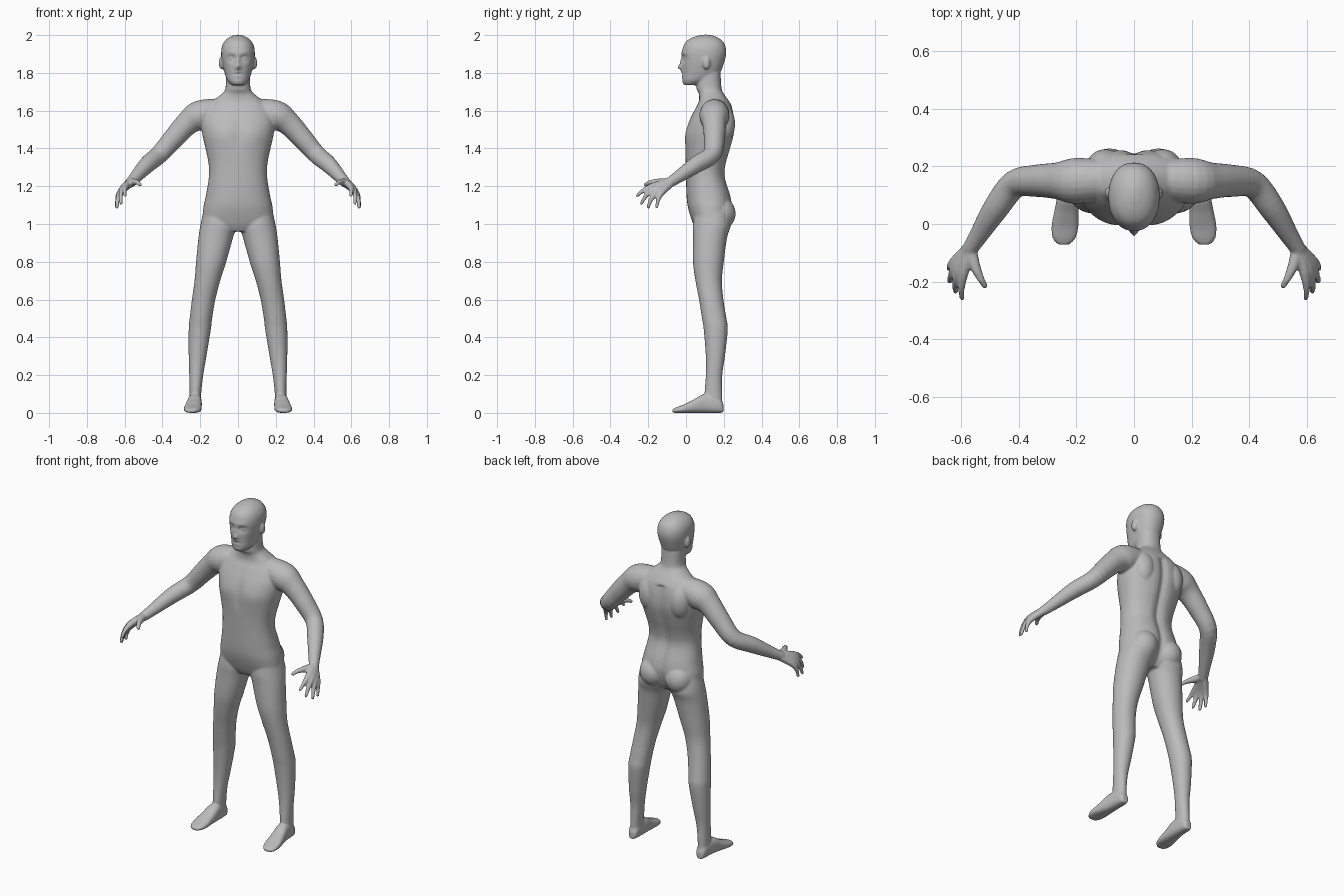
import bpy, bmesh, math
from mathutils import Vector

bm = bmesh.new()


def spline(rows, k=4):
    """Catmull-Rom interpolation between rows of numbers."""
    out = []
    for i in range(len(rows) - 1):
        a, b, c, d = (rows[max(i - 1, 0)], rows[i], rows[i + 1],
                      rows[min(i + 2, len(rows) - 1)])
        for j in range(k):
            t = j / k
            out.append([0.5 * (2 * q + (r - p) * t + (2 * p - 5 * q + 4 * r - s) * t * t
                               + (3 * q - p - 3 * r + s) * t ** 3)
                        for p, q, r, s in zip(a, b, c, d)])
    out.append(list(rows[-1]))
    return out


def loft(rings, power=2.0, n=32, shape=None):
    """Closed skin through rings of (centre, half-axis u, half-axis v)."""
    loops = []
    for c, u, v in rings:
        loop = []
        for i in range(n):
            a = 2 * math.pi * i / n
            ca, sa = math.cos(a), math.sin(a)
            p = (c + u * math.copysign(abs(ca) ** (2 / power), ca)
                 + v * math.copysign(abs(sa) ** (2 / power), sa))
            loop.append(bm.verts.new(shape(p) if shape else p))
        loops.append(loop)
    for a, b in zip(loops, loops[1:]):
        for i in range(n):
            bm.faces.new((a[i], a[(i + 1) % n], b[(i + 1) % n], b[i]))
    bm.faces.new(loops[0])
    bm.faces.new(loops[-1])


def stack(rows, power=2.0, k=4, shape=None):
    """Loft upright rows of (z, x min, x max, y front, y back)."""
    loft([(Vector(((x0 + x1) / 2, (y0 + y1) / 2, z)),
           Vector(((x1 - x0) / 2, 0, 0)), Vector((0, (y1 - y0) / 2, 0)))
          for z, x0, x1, y0, y1 in spline(rows, k)], power, 48, shape)


def limb(rows, k=4):
    """Round tube through rows of (x, y, z, radius) with a rounded tip."""
    pts = spline(rows, k)
    pos = [Vector(p[:3]) for p in pts]
    rings = []
    for i, c in enumerate(pos):
        d = (pos[min(i + 1, len(pos) - 1)] - pos[max(i - 1, 0)]).normalized()
        u = d.cross(Vector((0, 0, 1))).normalized()
        rings.append((c, u * pts[i][3], d.cross(u) * pts[i][3]))
    c, u, v = rings[-1]
    r = pts[-1][3]
    for a in (0.5, 1.0, 1.4):
        rings.append((c + d * r * math.sin(a), u * math.cos(a), v * math.cos(a)))
    loft(rings, n=20)


def blob(centre, radii):
    """Ellipsoid muscle or feature."""
    vs = bmesh.ops.create_uvsphere(bm, u_segments=24, v_segments=16, radius=1)["verts"]
    for v in vs:
        v.co = Vector(v.co[i] * radii[i] + centre[i] for i in range(3))


def bump(x, z, cx, cz, sx, sz):
    return math.exp(-((x - cx) / sx) ** 2 - ((z - cz) / sz) ** 2)


# Torso and neck, with a groove down the spine and a soft chest
def torso_shape(p):
    if p.y > 0.12 and p.z < 1.62:
        p.y -= 0.016 * math.exp(-(p.x / 0.025) ** 2)
    elif p.y < 0.1:
        p.y += 0.008 * bump(p.x, p.z, 0, 1.48, 0.025, 0.1)
        p.y -= 0.006 * bump(abs(p.x), p.z, 0.09, 1.47, 0.06, 0.06)
    return p


torso = [(0.96, 0.09, 0.06, 0.19), (1.0, 0.18, 0.038, 0.22), (1.08, 0.184, 0.012, 0.245),
         (1.15, 0.17, 0.003, 0.238), (1.25, 0.154, 0, 0.208), (1.32, 0.156, -0.002, 0.214),
         (1.4, 0.172, -0.005, 0.237), (1.48, 0.19, -0.002, 0.257), (1.55, 0.195, 0.018, 0.258),
         (1.61, 0.175, 0.048, 0.248), (1.65, 0.135, 0.068, 0.228), (1.69, 0.085, 0.068, 0.2),
         (1.72, 0.066, 0.055, 0.188), (1.8, 0.064, 0.055, 0.183)]
stack([(z, -w, w, f, b) for z, w, f, b in torso], 2.3, 4, torso_shape)


# Head, with the face pushed in and out around its features
def face_shape(p):
    if p.y < 0.06:
        ax = abs(p.x)
        p.y += (0.016 * bump(ax, p.z, 0.034, 1.878, 0.02, 0.016)
                - 0.005 * bump(ax, p.z, 0.03, 1.905, 0.03, 0.012)
                - 0.014 * bump(ax, p.z, 0, 1.85, 0.011, 0.03)
                - 0.020 * bump(ax, p.z, 0, 1.828, 0.015, 0.013)
                - 0.008 * bump(ax, p.z, 0, 1.803, 0.026, 0.007)
                - 0.007 * bump(ax, p.z, 0, 1.785, 0.022, 0.007)
                + 0.007 * bump(ax, p.z, 0, 1.794, 0.026, 0.004)
                - 0.004 * bump(ax, p.z, 0, 1.75, 0.025, 0.015))
    return p


head = [(1.735, 0.032, -0.008, 0.06), (1.76, 0.056, -0.018, 0.12), (1.8, 0.071, -0.018, 0.178),
        (1.85, 0.083, -0.02, 0.2), (1.9, 0.089, -0.022, 0.213), (1.94, 0.085, -0.014, 0.209),
        (1.97, 0.069, 0.005, 0.192), (1.99, 0.044, 0.04, 0.162), (2.002, 0.012, 0.085, 0.125)]
stack([(z, -w, w, f, b) for z, w, f, b in head], 2.2, 8, face_shape)

leg = [(1.08, 0.03, 0.18, 0.05, 0.22), (1.0, 0.006, 0.198, 0.037, 0.238),
       (0.93, 0.026, 0.209, 0.037, 0.218), (0.8, 0.062, 0.222, 0.037, 0.2),
       (0.7, 0.094, 0.23, 0.05, 0.19), (0.6, 0.12, 0.244, 0.069, 0.198),
       (0.5, 0.137, 0.256, 0.085, 0.214), (0.44, 0.144, 0.261, 0.094, 0.221),
       (0.3, 0.167, 0.261, 0.105, 0.206), (0.2, 0.184, 0.258, 0.105, 0.192),
       (0.1, 0.195, 0.256, 0.098, 0.192), (0.03, 0.196, 0.258, 0.1, 0.192)]
# Foot sections: y, centre x, half width, height
foot = [(0.198, 0.227, 0.018, 0.045), (0.175, 0.227, 0.03, 0.08), (0.1, 0.229, 0.037, 0.1),
        (0.04, 0.235, 0.043, 0.07), (-0.01, 0.24, 0.047, 0.045), (-0.05, 0.243, 0.04, 0.03),
        (-0.072, 0.244, 0.02, 0.02)]
arm = [(0.07, 0.155, 1.6, 0.065), (0.2, 0.15, 1.575, 0.08), (0.268, 0.15, 1.532, 0.064),
       (0.34, 0.15, 1.455, 0.056), (0.415, 0.138, 1.37, 0.049), (0.48, 0.055, 1.315, 0.045),
       (0.54, -0.04, 1.25, 0.033), (0.572, -0.09, 1.217, 0.027)]
# Each finger: wrist end, knuckle, middle joint, tip
fingers = [
    [(0.568, -0.085, 1.222, 0.022), (0.592, -0.165, 1.203, 0.019), (0.6, -0.222, 1.18, 0.0125), (0.597, -0.258, 1.15, 0.009)],
    [(0.572, -0.085, 1.218, 0.022), (0.608, -0.162, 1.19, 0.019), (0.62, -0.208, 1.155, 0.0125), (0.62, -0.235, 1.11, 0.009)],
    [(0.575, -0.085, 1.214, 0.022), (0.62, -0.15, 1.174, 0.018), (0.636, -0.185, 1.13, 0.012), (0.64, -0.2, 1.088, 0.009)],
    [(0.578, -0.085, 1.21, 0.02), (0.626, -0.132, 1.162, 0.017), (0.64, -0.148, 1.125, 0.011), (0.643, -0.155, 1.09, 0.009)],
    [(0.568, -0.09, 1.22, 0.022), (0.553, -0.145, 1.222, 0.019), (0.533, -0.19, 1.22, 0.013), (0.518, -0.215, 1.208, 0.01)],
]

for s in (1, -1):
    # Leg, foot and buttock
    stack([(z, s * a, s * b, f, k) for z, a, b, f, k in leg], 2.1)
    loft([(Vector((s * x, y, h / 2)), Vector((w, 0, 0)), Vector((0, 0, h / 2)))
          for y, x, w, h in spline(foot)], 2.6)
    blob((s * 0.085, 0.178, 1.055), (0.083, 0.085, 0.088))
    # Arm and hand
    for path in [arm] + fingers:
        limb([(s * x, y, z, r) for x, y, z, r in path])
    # Shoulder blade, ear and eye
    blob((s * 0.1, 0.2, 1.53), (0.065, 0.06, 0.1))
    blob((s * 0.088, 0.108, 1.852), (0.014, 0.02, 0.034))
    blob((s * 0.034, 0.003, 1.876), (0.016, 0.014, 0.009))

bmesh.ops.recalc_face_normals(bm, faces=bm.faces)
mesh = bpy.data.meshes.new("body")
bm.to_mesh(mesh)
bm.free()
body = bpy.data.objects.new("body", mesh)
bpy.context.collection.objects.link(body)

grey = bpy.data.materials.new("plain grey")
grey.diffuse_color = (0.5, 0.5, 0.5, 1)
mesh.materials.append(grey)

# Fuse all the parts into one continuous skin and soften the joins
fuse = body.modifiers.new("fuse", "REMESH")
fuse.mode = "VOXEL"
fuse.voxel_size = 0.006
fuse.use_smooth_shade = True
soften = body.modifiers.new("soften", "SMOOTH")
soften.factor = 0.5
soften.iterations = 5
